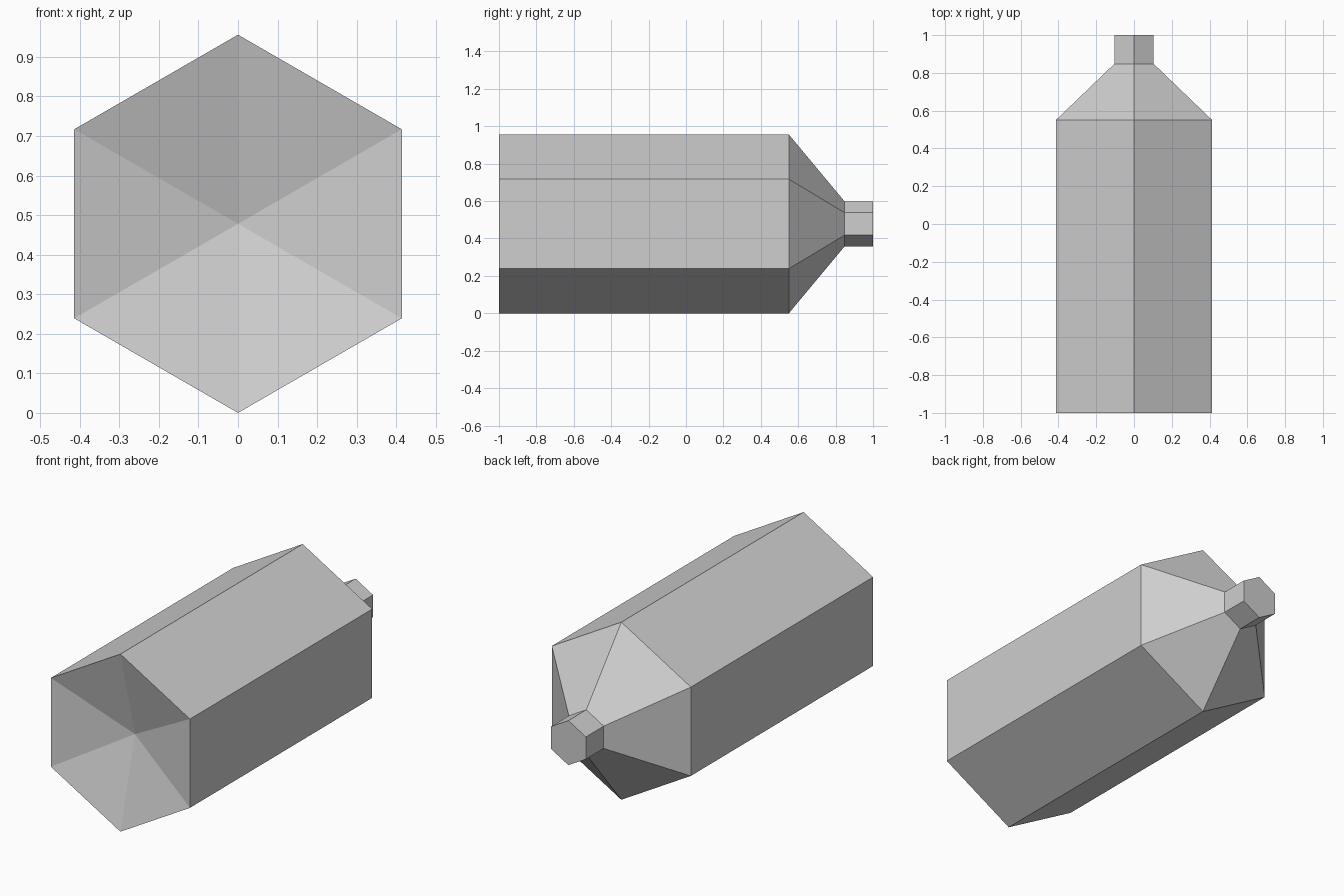
import bpy
import bmesh
import math

cube = bpy.data.objects.get("Cube")
if cube:
    bpy.data.objects.remove(cube, do_unlink=True)

SIDES = 6
RADIUS = 0.478
NECK_RADIUS = 0.12

# One plain grey for the whole container
grey = bpy.data.materials.new("light grey")
grey.use_nodes = True
colour = (0.62, 0.62, 0.62, 1.0)
grey.diffuse_color = colour
grey.node_tree.nodes["Principled BSDF"].inputs["Base Color"].default_value = colour


def ring(bm, y, radius):
    """Six corners around the long axis, one pointing straight up."""
    angles = [math.tau * i / SIDES for i in range(SIDES)]
    return [bm.verts.new((radius * math.sin(a), y, RADIUS + radius * math.cos(a)))
            for a in angles]


# Body, shoulder and neck as stations along the long axis
profile = [(-1.0, RADIUS), (0.55, RADIUS), (0.848, NECK_RADIUS), (1.0, NECK_RADIUS)]

bm = bmesh.new()
rings = [ring(bm, y, r) for y, r in profile]
for a, b in zip(rings, rings[1:]):
    for i in range(SIDES):
        j = (i + 1) % SIDES
        bm.faces.new((a[i], a[j], b[j], b[i]))

# Flat end of the neck
bm.faces.new(rings[-1])

# Base dished inward to a point
apex = bm.verts.new((0, -0.877, RADIUS))
for i in range(SIDES):
    bm.faces.new((rings[0][(i + 1) % SIDES], rings[0][i], apex))

bmesh.ops.recalc_face_normals(bm, faces=bm.faces)
mesh = bpy.data.meshes.new("hexagonal_bottle")
bm.to_mesh(mesh)
bm.free()
mesh.materials.append(grey)
bottle = bpy.data.objects.new("hexagonal_bottle", mesh)
bpy.context.collection.objects.link(bottle)
